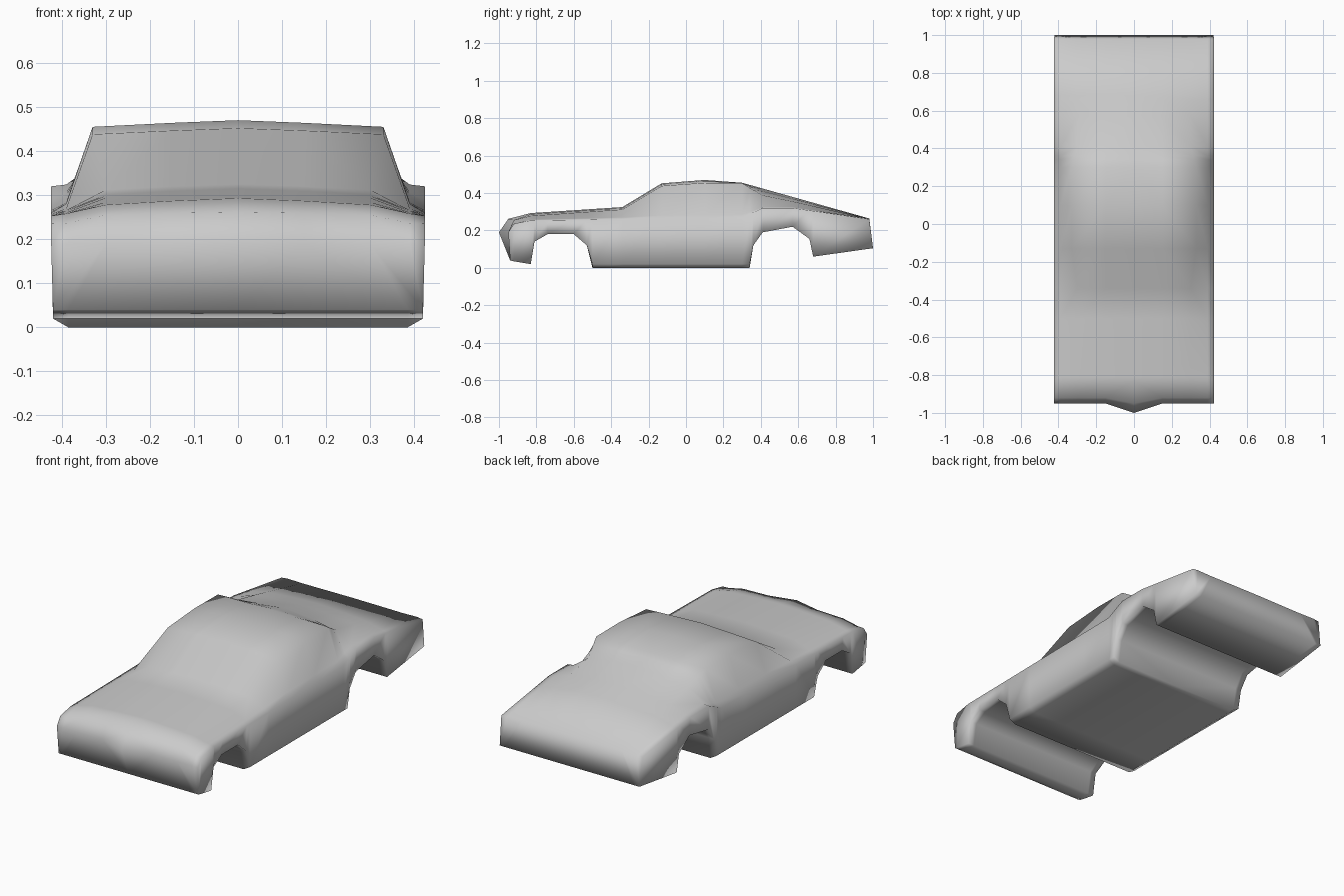
import bpy, bmesh

if "Cube" in bpy.data.objects:
    bpy.data.objects.remove(bpy.data.objects["Cube"])

# Side-view curves as (y, value); the underside curve also sets the loft stations
UNDER = [(-.95, .04), (-.83, .02), (-.81, .14), (-.74, .18), (-.60, .18), (-.53, .12),
         (-.50, 0), (.34, 0), (.36, .12), (.41, .19), (.57, .22), (.66, .155),
         (.68, .06), (.98, .105)]
SHOULDER = [(-.95, .19), (-.92, .235), (-.83, .253), (.30, .268), (.41, .32), (.57, .32), (.98, .26)]
BASE_LIFT = [(-.95, 0), (-.83, .005), (-.34, .01), (-.13, .018), (.30, .017), (.41, .004)]
EDGE_X = [(-.34, .30), (-.13, .33), (.30, .33), (.41, .30)]
EDGE_Z = [(-.95, .19), (-.92, .255), (-.83, .278), (-.34, .312), (-.13, .438), (.10, .455),
          (.30, .453), (.34, .428), (.41, .388), (.57, .355), (.98, .262)]
CENTRE = [(-.95, .19), (-.92, .262), (-.83, .293), (-.34, .325), (-.13, .452), (.10, .47),
          (.30, .455), (.98, .264)]


def at(curve, y):
    """Linear interpolation, constant past the ends."""
    if y <= curve[0][0]:
        return curve[0][1]
    for (a, p), (b, q) in zip(curve, curve[1:]):
        if y <= b:
            return p + (q - p) * (y - a) / (b - a)
    return curve[-1][1]


stations = sorted({p[0] for p in UNDER + EDGE_Z})
last = len(stations) - 1
bm = bmesh.new()
rings = []
for i, y in enumerate(stations):
    b, s, ez, cz = (at(c, y) for c in (UNDER, SHOULDER, EDGE_Z, CENTRE))
    sill = .02 if b == 0 else 0
    pts = [(0, b), (.385, b), (.42, b + sill), (.424, s), (.39, s + at(BASE_LIFT, y)),
           (at(EDGE_X, y), ez), (.15, ez + .6 * (cz - ez)), (0, cz)]
    ring = []
    for k, (x, z) in enumerate(pts):
        yy = y
        if i == 0:                 # pointed nose
            yy = -1.0 if k == 7 else (-.94 if k < 3 else y)
        elif i == 1 and k == 7:
            yy = -.95
        elif i == last and k < 3:  # leaning tail panel
            yy = 1.0
        ring.append(bm.verts.new((x, yy, z)))
    rings.append(ring)

# Skin of the half body
for a, c in zip(rings, rings[1:]):
    for k in range(7):
        bm.faces.new((a[k], a[k + 1], c[k + 1], c[k]))
# Nose and tail panels
for r in (rings[0], rings[-1]):
    for q in ((0, 1, 6, 7), (1, 2, 5, 6), (2, 3, 4, 5)):
        bm.faces.new([r[j] for j in q])

# Mirror to the other side and weld the centre line
geom = bm.verts[:] + bm.edges[:] + bm.faces[:]
for g in bmesh.ops.duplicate(bm, geom=geom)["geom"]:
    if isinstance(g, bmesh.types.BMVert):
        g.co.x = -g.co.x
bmesh.ops.remove_doubles(bm, verts=bm.verts[:], dist=.0005)
bmesh.ops.recalc_face_normals(bm, faces=bm.faces[:])
for f in bm.faces:
    f.smooth = True

me = bpy.data.meshes.new("car_body")
bm.to_mesh(me)
bm.free()
body = bpy.data.objects.new("car_body", me)
bpy.context.collection.objects.link(body)
mat = bpy.data.materials.new("light_grey")
mat.diffuse_color = (.6, .6, .6, 1)
mat.use_nodes = True
mat.node_tree.nodes["Principled BSDF"].inputs["Base Color"].default_value = mat.diffuse_color
me.materials.append(mat)
